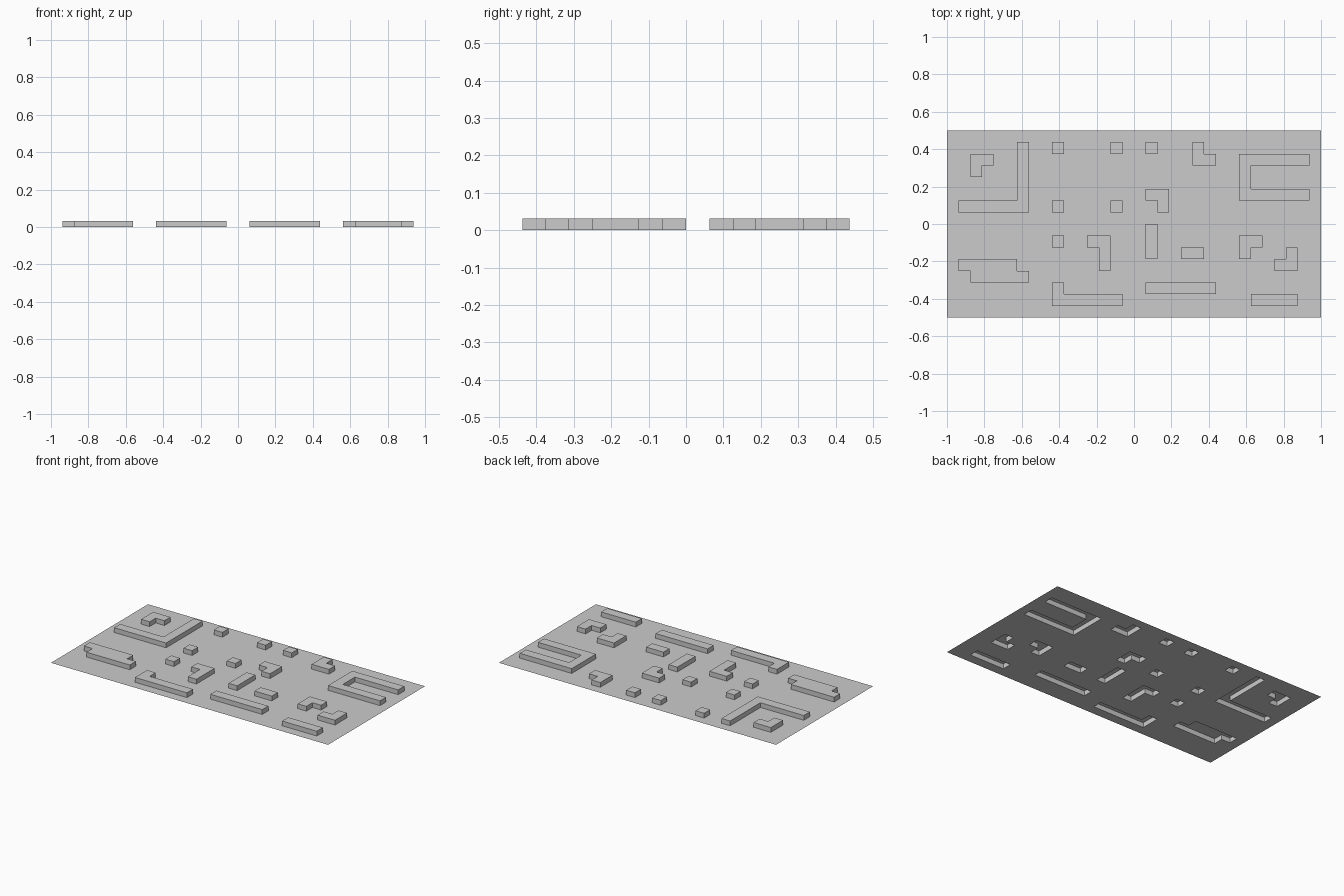
import bpy, bmesh
from mathutils import Matrix, Vector

if "Cube" in bpy.data.objects:
    bpy.data.objects.remove(bpy.data.objects["Cube"])

COLS, ROWS = 32, 16
CELL = 2 / COLS
HEIGHT = CELL / 2

# Raised walls as cell rectangles: col start, row start, col end, row end
WALLS = [
    (2, 13, 4, 14), (2, 12, 3, 13),                        # small corner, back left
    (6, 9, 7, 15), (1, 9, 6, 10),                          # large corner, back left
    (9, 14, 10, 15), (14, 14, 15, 15), (17, 14, 18, 15),   # single posts
    (9, 9, 10, 10), (14, 9, 15, 10), (9, 6, 10, 7),
    (21, 13, 22, 15), (22, 13, 23, 14),                    # small corners
    (17, 10, 19, 11), (18, 9, 19, 10),
    (25, 6, 27, 7), (25, 5, 26, 6),
    (29, 4, 30, 6), (28, 4, 29, 5),
    (12, 6, 14, 7), (13, 4, 14, 6),
    (25, 10, 26, 14), (26, 13, 31, 14), (26, 10, 31, 11),  # U wall
    (17, 5, 18, 8), (20, 5, 22, 6),                        # straight walls
    (26, 1, 30, 2), (17, 2, 23, 3),
    (9, 1, 10, 3), (10, 1, 15, 2),                         # long corner
    (1, 4, 6, 5), (2, 3, 7, 4),                            # stepped wall
]


def is_wall(face):
    c = face.calc_center_median()
    col, row = (c.x + 1) / CELL, (c.y + 0.5) / CELL
    return any(a < col < d and b < row < e for a, b, d, e in WALLS)


# Flat sheet of square cells
bm = bmesh.new()
bmesh.ops.create_grid(bm, x_segments=COLS, y_segments=ROWS, size=1,
                      matrix=Matrix.Diagonal((1, 0.5, 1, 1)))

# Raise the wall cells, leaving them open underneath
raised = [f for f in bm.faces if is_wall(f)]
result = bmesh.ops.extrude_face_region(bm, geom=raised)
top_verts = [g for g in result["geom"] if isinstance(g, bmesh.types.BMVert)]
bmesh.ops.translate(bm, verts=top_verts, vec=Vector((0, 0, HEIGHT)))
leftover = [f for f in raised if f.is_valid]
if leftover:
    bmesh.ops.delete(bm, geom=leftover, context="FACES")
bmesh.ops.recalc_face_normals(bm, faces=bm.faces[:])
if sum(f.normal.z for f in bm.faces) < 0:
    bmesh.ops.reverse_faces(bm, faces=bm.faces[:])

mesh = bpy.data.meshes.new("floor_with_walls")
bm.to_mesh(mesh)
bm.free()
bpy.context.collection.objects.link(bpy.data.objects.new("floor_with_walls", mesh))
